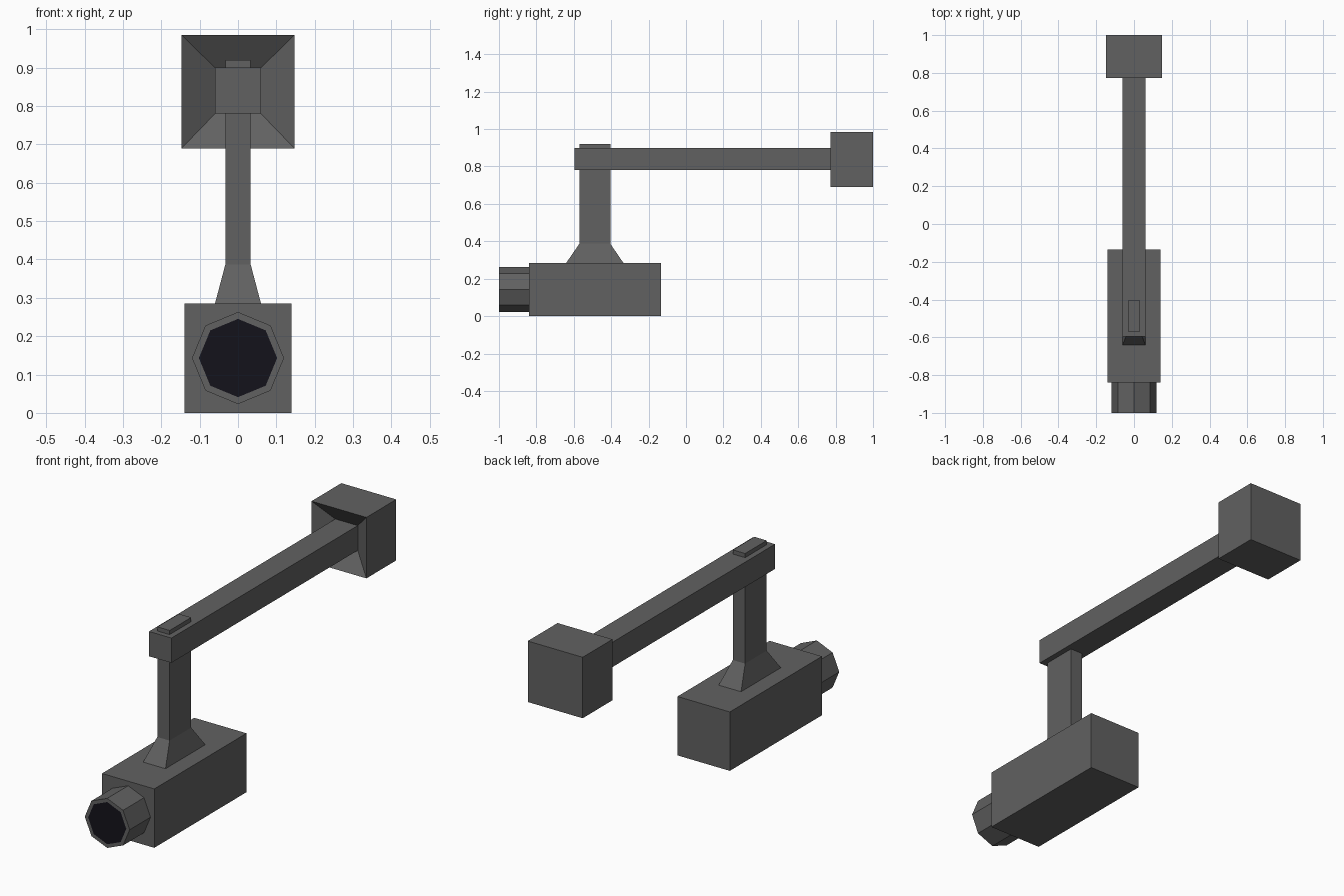
import bpy, bmesh, math

if "Cube" in bpy.data.objects:
    bpy.data.objects.remove(bpy.data.objects["Cube"])


def material(name, rgb):
    m = bpy.data.materials.new(name)
    m.diffuse_color = (*rgb, 1)
    m.use_nodes = True
    m.node_tree.nodes["Principled BSDF"].inputs["Base Color"].default_value = m.diffuse_color
    return m


GREY = material("grey_metal", (0.12, 0.12, 0.12))
DARK = material("dark_glass", (0.007, 0.006, 0.011))


def loft(name, rings, end_mat=None):
    """Skin successive rings of points and cap both ends."""
    bm = bmesh.new()
    loops = [[bm.verts.new(p) for p in r] for r in rings]
    for a, b in zip(loops, loops[1:]):
        n = len(a)
        for i in range(n):
            bm.faces.new((a[i], a[(i + 1) % n], b[(i + 1) % n], b[i]))
    bm.faces.new(loops[0])
    cap = bm.faces.new(loops[-1])
    cap.material_index = 1 if end_mat else 0
    bmesh.ops.recalc_face_normals(bm, faces=bm.faces)
    me = bpy.data.meshes.new(name)
    bm.to_mesh(me)
    bm.free()
    me.materials.append(GREY)
    if end_mat:
        me.materials.append(end_mat)
    ob = bpy.data.objects.new(name, me)
    bpy.context.collection.objects.link(ob)
    return ob


def rect_y(y, hx, z0, z1):
    return [(-hx, y, z0), (hx, y, z0), (hx, y, z1), (-hx, y, z1)]


def rect_z(z, hx, y0, y1):
    return [(-hx, y0, z), (hx, y0, z), (hx, y1, z), (-hx, y1, z)]


def octagon(y, r, zc=0.143):
    return [(r * math.cos(i * math.pi / 4), y, zc + r * math.sin(i * math.pi / 4))
            for i in range(8)]


# Camera housing
loft("camera_body", [rect_y(-0.135, 0.14, 0, 0.285), rect_y(-0.84, 0.14, 0, 0.285)])

# Eight-sided lens barrel with a thin rim and dark glass
loft("lens_barrel", [octagon(-0.84, 0.12), octagon(-1, 0.12), octagon(-1, 0.102)], DARK)

# Flared foot and upright post, poking through the arm
loft("post", [rect_z(0.285, 0.06, -0.64, -0.335),
              rect_z(0.387, 0.033, -0.57, -0.405),
              rect_z(0.92, 0.033, -0.57, -0.405)])

# Horizontal arm
loft("arm", [rect_y(-0.595, 0.06, 0.78, 0.9), rect_y(0.832, 0.06, 0.78, 0.9)])

# Wall mount with a funnel-shaped recess around the arm
loft("wall_mount", [rect_y(1, 0.147, 0.69, 0.985),
                    rect_y(0.772, 0.147, 0.69, 0.985),
                    rect_y(0.83, 0.06, 0.78, 0.9)])
